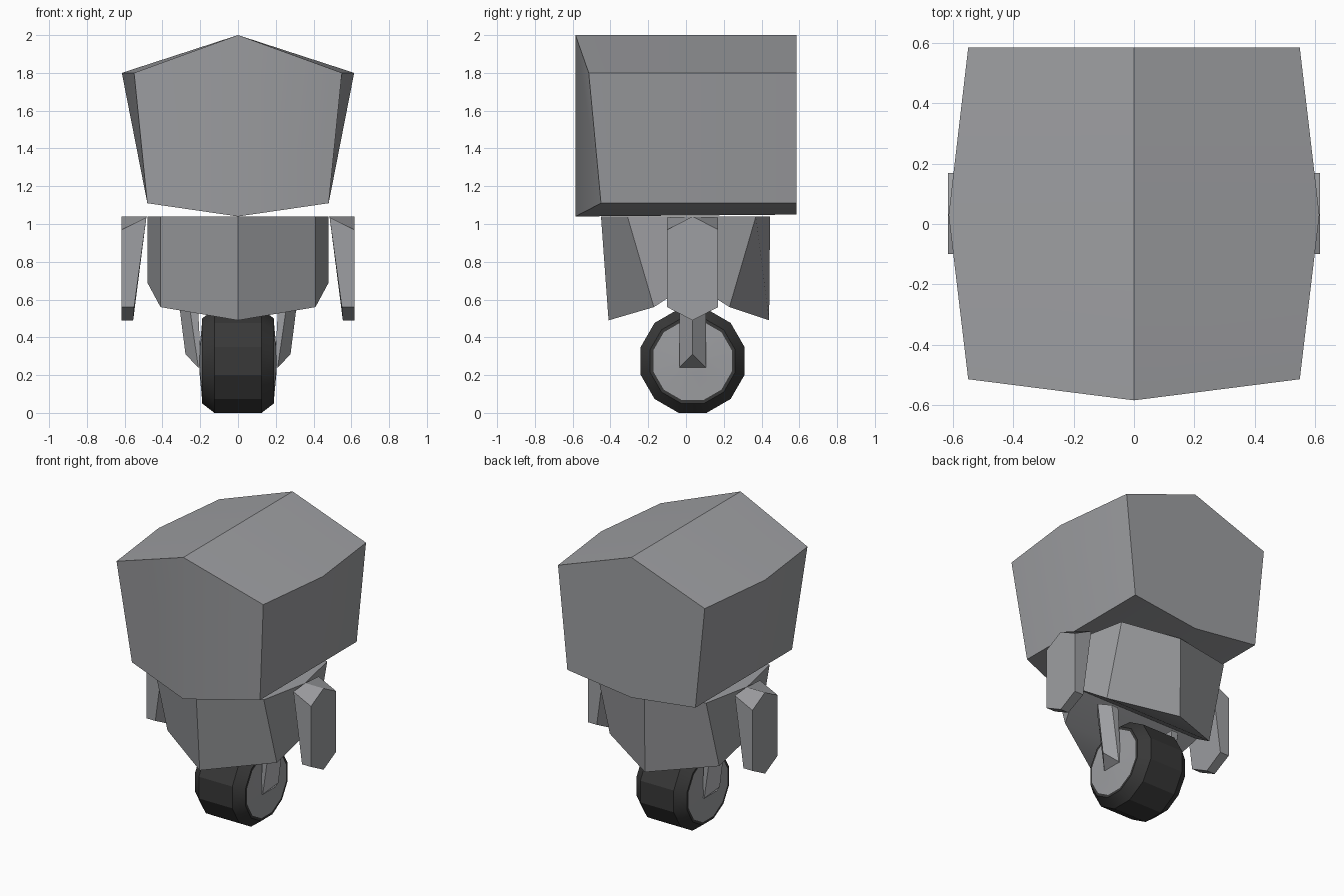
import bpy, bmesh, math

if "Cube" in bpy.data.objects:
    bpy.data.objects.remove(bpy.data.objects["Cube"])


def material(name, rgb):
    m = bpy.data.materials.new(name)
    m.diffuse_color = (*rgb, 1.0)
    m.use_nodes = True
    m.node_tree.nodes["Principled BSDF"].inputs["Base Color"].default_value = m.diffuse_color
    return m


GREY = material("grey_shell", (0.34, 0.345, 0.36))
BLACK = material("dark_rubber", (0.04, 0.04, 0.04))


def loft(name, rings, mats, first_cap=None, last_cap=None, mirror=False):
    """Skin a row of point rings; caps are given as tuples of ring indices."""
    bm = bmesh.new()
    loops = [[bm.verts.new(p) for p in ring] for ring in rings]
    n = len(loops[0])
    for a, b in zip(loops, loops[1:]):
        for i in range(n):
            j = (i + 1) % n
            bm.faces.new((a[i], a[j], b[j], b[i]))
    whole = [tuple(range(n))]
    for loop, cap in ((loops[0], first_cap or whole), (loops[-1], last_cap or whole)):
        for face in cap:
            bm.faces.new([loop[i] for i in face])
    bmesh.ops.recalc_face_normals(bm, faces=bm.faces[:])
    me = bpy.data.meshes.new(name)
    bm.to_mesh(me)
    bm.free()
    for m in mats:
        me.materials.append(m)
    ob = bpy.data.objects.new(name, me)
    bpy.context.collection.objects.link(ob)
    if mirror:
        ob.modifiers.new("mirror", 'MIRROR').use_axis[0] = True
    bpy.ops.object.select_all(action='DESELECT')
    ob.select_set(True)
    bpy.context.view_layer.objects.active = ob
    bpy.ops.object.shade_smooth_by_angle(angle=math.radians(25))
    return ob


# head: six-sided section swept front to back, bulging at the middle
def head_ring(y_ridge, y_shoulder, y_jaw, half, z_low):
    return [(0, y_ridge, 2.0), (half, y_shoulder, 1.8), (0.48, y_jaw, 1.11),
            (0, y_ridge, z_low), (-0.48, y_jaw, 1.11), (-half, y_shoulder, 1.8)]


halves = [(0, 1, 2, 3), (0, 3, 4, 5)]
loft("head", [head_ring(-0.585, -0.515, -0.45, 0.55, 1.04),
              head_ring(0.03, 0.03, 0.03, 0.615, 1.045),
              head_ring(0.585, 0.585, 0.585, 0.55, 1.05)], [GREY], halves, halves)


# torso: eight-sided, tapering downwards, arched underneath at the sides
def torso_ring(pts):
    right = list(pts)
    return right + [(-x, y, z) for x, y, z in reversed(right[1:-1])]


top = torso_ring([(0, -0.45, 1.04), (0.41, -0.31, 1.04), (0.48, 0.03, 1.04),
                  (0.41, 0.37, 1.04), (0, 0.445, 1.04)])
low = torso_ring([(0, -0.41, 0.49), (0.41, -0.17, 0.56), (0.48, 0.03, 0.69),
                  (0.41, 0.23, 0.56), (0, 0.44, 0.49)])
loft("torso", [top, low], [GREY], None,
     [(0, 1, 7), (1, 2, 6, 7), (2, 3, 5, 6), (3, 4, 5)])

# arms: hexagonal slabs with a slanted inner face
YC = 0.035
W = 0.135
outer = [(0.617, YC, 1.04), (0.617, YC + W, 0.97), (0.617, YC + W, 0.56),
         (0.617, YC, 0.49), (0.617, YC - W, 0.56), (0.617, YC - W, 0.97)]
inner = [(0.48, YC, 1.04), (0.485, YC + W, 1.035), (0.55, YC + W, 0.56),
         (0.555, YC, 0.49), (0.55, YC - W, 0.56), (0.485, YC - W, 1.035)]
loft("arms", [outer, inner], [GREY], mirror=True)


# fork legs: ridged struts ending in a wedge at the hub
def strut_ring(ridge, side, back, z_ridge, z):
    return [(ridge, YC, z_ridge), (side, YC + 0.07, z), (back, YC + 0.07, z),
            (back, YC - 0.07, z), (side, YC - 0.07, z)]


loft("fork_legs", [strut_ring(0.32, 0.265, 0.215, 0.64, 0.62),
                   strut_ring(0.278, 0.21, 0.195, 0.31, 0.24)], [GREY], mirror=True)


# wheel: twelve-sided tyre with bevelled shoulders and slightly domed hubs
def wheel_ring(x, apothem):
    r = apothem / math.cos(math.pi / 12)
    return [(x, YC + r * math.cos((i + 0.5) * math.pi / 6),
             0.275 + r * math.sin((i + 0.5) * math.pi / 6)) for i in range(12)]


section = [(0.204, 0.06), (0.19, 0.208), (0.19, 0.225), (0.125, 0.275)]
profile = section + [(-x, r) for x, r in reversed(section)]
wheel = loft("wheel", [wheel_ring(x, r) for x, r in profile], [GREY, BLACK])
for face in wheel.data.polygons:
    c = face.center
    radius = math.hypot(c.y - YC, c.z - 0.275)
    face.material_index = 1 if radius > 0.2 else 0
